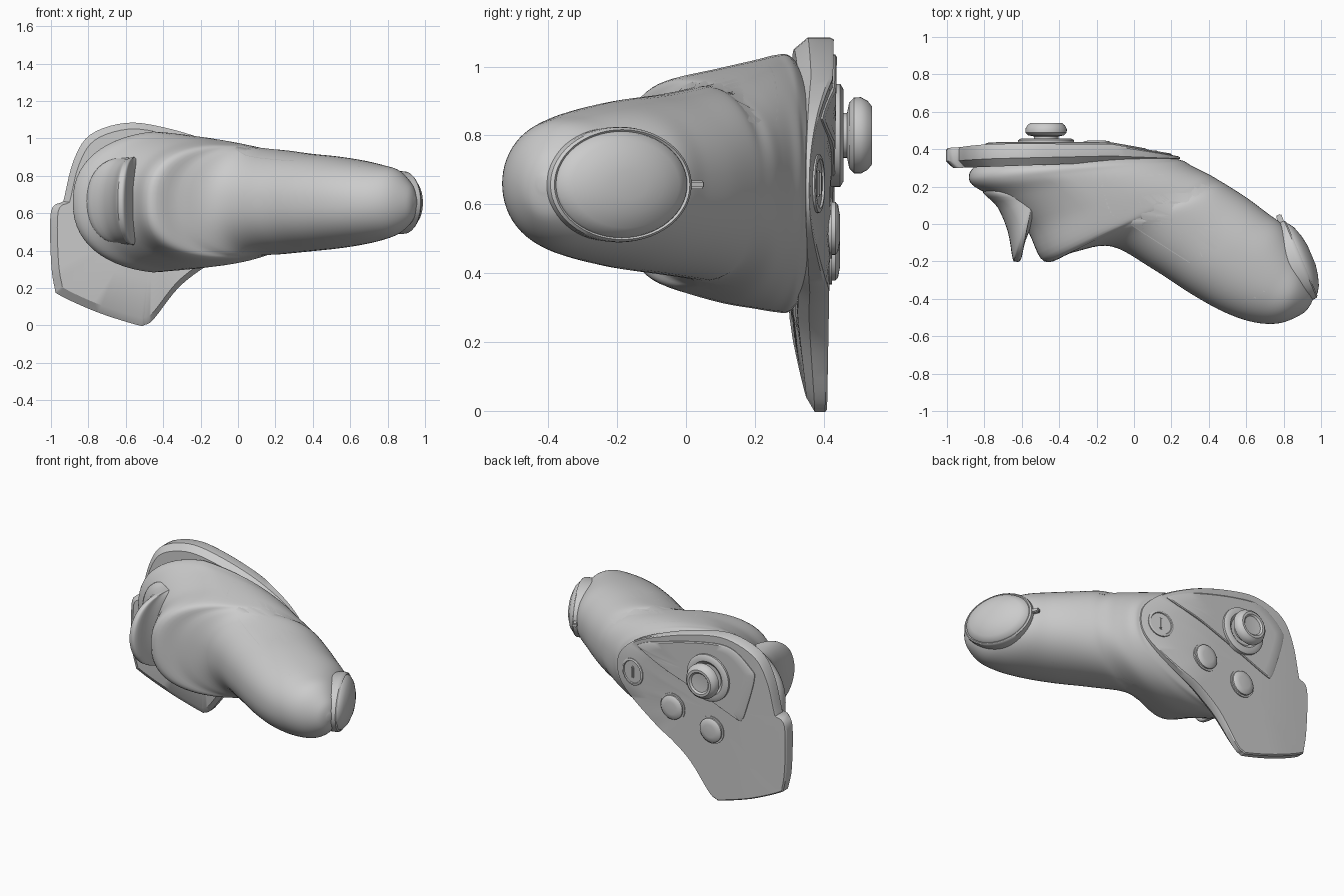
import bpy, bmesh
from math import sin, cos, pi, copysign, radians
from mathutils import Vector, Matrix
from mathutils.bvhtree import BVHTree

if "Cube" in bpy.data.objects:
    bpy.data.objects.remove(bpy.data.objects["Cube"])


def finish(name, bm, angle=35):
    bmesh.ops.recalc_face_normals(bm, faces=bm.faces)
    me = bpy.data.meshes.new(name)
    bm.to_mesh(me)
    bm.free()
    ob = bpy.data.objects.new(name, me)
    bpy.context.collection.objects.link(ob)
    bpy.ops.object.select_all(action='DESELECT')
    ob.select_set(True)
    bpy.context.view_layer.objects.active = ob
    bpy.ops.object.shade_smooth_by_angle(angle=radians(angle))
    return ob


def skin(rings, start=True, end=True):
    """Bridge rings of points, closing the ends with fans."""
    bm = bmesh.new()
    vs = [[bm.verts.new(p) for p in r] for r in rings]
    n = len(vs[0])
    for a, b in zip(vs, vs[1:]):
        for i in range(n):
            bm.faces.new((a[i], a[(i + 1) % n], b[(i + 1) % n], b[i]))
    for r, on in ((vs[0], start), (vs[-1], end)):
        if on:
            c = bm.verts.new(sum((v.co for v in r), Vector()) / n)
            for i in range(n):
                bm.faces.new((r[i], r[(i + 1) % n], c))
    return bm


def spline(pts, steps, closed=False):
    """Catmull-Rom through tuples of any size."""
    n, out = len(pts), []
    for i in range(n if closed else n - 1):
        idx = [i - 1, i, i + 1, i + 2]
        p = [pts[j % n if closed else min(max(j, 0), n - 1)] for j in idx]
        for s in range(steps):
            t = s / steps
            out.append(tuple(b + .5 * t * (c - a + t * (2*a - 5*b + 4*c - d + t * (3*(b - c) + d - a)))
                             for a, b, c, d in zip(*p)))
    return out if closed else out + [tuple(pts[-1])]


def lathe(name, profile, matrix, n=40):
    """Revolve (radius, height) around the local y axis."""
    rings = [[matrix @ Vector((max(r, .001) * cos(2*pi*i/n), h, max(r, .001) * sin(2*pi*i/n)))
              for i in range(n)] for r, h in profile]
    return finish(name, skin(rings))


# Body: sections run from the face plate, round the bend, to the handle tip
# front edge x,y | rear edge x,y | z low, z high | taper | squareness
sections = [
    (-.84, .32, .21, .365, .32, 1.00, .22, 2.3),
    (-.88, .27, .24, .345, .28, 1.04, .22, 2.3),
    (-.865, .21, .27, .335, .28, 1.04, .20, 2.3),
    (-.74, .13, .31, .31, .29, 1.025, .16, 2.3),
    (-.58, -.02, .36, .285, .31, 1.00, .12, 2.4),
    (-.48, -.20, .41, .26, .35, .97, .06, 2.5),
    (-.32, -.15, .46, .23, .37, .95, .03, 2.3),
    (-.12, -.12, .51, .20, .38, .94, 0, 2.2),
    (.10, -.24, .61, .135, .395, .92, 0, 2.2),
    (.30, -.37, .71, .06, .41, .905, 0, 2.2),
    (.48, -.47, .80, -.01, .43, .885, 0, 2.2),
    (.64, -.525, .87, -.12, .455, .86, 0, 2.1),
    (.78, -.53, .92, -.23, .49, .83, 0, 2),
    (.90, -.48, .955, -.33, .56, .75, 0, 2),
    (.945, -.43, .958, -.40, .64, .68, 0, 2)]


def section(ax, ay, bx, by, z0, z1, k, e, n=64):
    ring = []
    for i in range(n):
        c, s = cos(2*pi*i/n), sin(2*pi*i/n)
        u = copysign(abs(c) ** (2/e), c)
        v = copysign(abs(s) ** (2/e), s) * (1 - k * max(u + .25, 0))
        t = (u + 1) / 2
        ring.append(Vector((ax + (bx-ax)*t, ay + (by-ay)*t, (z0+z1)/2 + v*(z1-z0)/2)))
    return ring


body_mesh = skin([section(*s) for s in spline(sections, 6)])
tree = BVHTree.FromBMesh(body_mesh)
finish("grip_body", body_mesh, 40)


# Face plate: outline in x,z with a sloping front and a back that falls away
outline = spline([(-1, .61), (-1, .35), (-.98, .2), (-.95, .16), (-.75, .07), (-.54, .003),
                  (-.5, .003), (-.45, .035), (-.32, .20), (-.18, .31), (-.03, .39), (.12, .48),
                  (.22, .57), (.245, .67), (.21, .77), (.08, .88), (-.15, .985), (-.4, 1.06),
                  (-.6, 1.083), (-.79, 1.02), (-.88, .88), (-.93, .68), (-.94, .66)], 5, True)


def back_y(x, z):
    return .41 + .018*z - .17*max(0, x + .12) - .06*max(0, -x - .75)


def plate_ring(scale, t):
    ring = []
    for x, z in outline:
        x, z = -.45 + (x + .45)*scale, .6 + (z - .6)*scale
        front = .302 + .036*(x + .88) + .14*max(0, .28 - z)
        ring.append(Vector((x, front + (back_y(x, z) - front)*t, z)))
    return ring


finish("face_plate", skin([plate_ring(*p) for p in (
    (.3, 0), (.6, 0), (.93, 0), (1, .35), (1, .9), (.988, 1), (.75, 1), (.5, 1), (.25, 1))]), 30)


# Raised pads: an outline wrapped onto a surface
def pad(name, pts, height, project):
    c = sum((Vector(p) for p in pts), Vector((0, 0))) / len(pts)
    rings = []
    for s, h in ((1, -.015), (1, height*.5), (.97, height), (.8, height),
                 (.6, height), (.4, height), (.2, height)):
        ring = []
        for p in pts:
            co, no = project(c + (Vector(p) - c) * s)
            ring.append(co + no * h)
        rings.append(ring)
    return finish(name, skin(rings))


def onto_body(side):
    def project(p):
        hit = tree.ray_cast(Vector((p.x, p.y, .66 + 2*side)), Vector((0, 0, -side)))
        if hit[0] is None:
            hit = tree.find_nearest(Vector((p.x, p.y, .66)))
        no = hit[1]
        return hit[0], no if no.z * side > 0 else -no
    return project


def onto_plate(p):
    return Vector((p.x, back_y(p.x, p.y), p.y)), Vector((0, 1, 0))


def oval(cx, cy, rx, ry, angle, e=2, n=40):
    pts = []
    for i in range(n):
        c, s = cos(2*pi*i/n), sin(2*pi*i/n)
        a, b = rx*copysign(abs(c)**(2/e), c), ry*copysign(abs(s)**(2/e), s)
        pts.append((cx + a*cos(angle) - b*sin(angle), cy + a*sin(angle) + b*cos(angle)))
    return pts


pad("top_grip_panel", spline([(-.17, .23), (-.1, .25), (.1, .265), (.27, .27), (.33, .25), (.53, .10),
                              (.70, -.04), (.73, -.09), (.71, -.31), (.68, -.38), (.60, -.39),
                              (.30, -.21), (-.06, .02), (-.12, .05), (-.16, .15)], 6, True),
    .016, onto_body(1))
for i in range(4):
    pad(f"grip_slat_{i+1}", oval(.155 + .108*i, .125 - .087*i, .125, .027, .16, 5),
        .03, onto_body(1))
for i, (x, y, r) in enumerate(((.12, .03, .13), (.50, -.13, .11))):
    pad(f"lower_finger_pad_{i+1}", oval(x, y, r, .10, -.6), .014, onto_body(-1))

pad("thumb_panel", spline([(.06, .86), (.04, .83), (-.2, .745), (-.45, .655), (-.66, .575), (-.70, .58),
                           (-.73, .65), (-.79, .86), (-.77, .93), (-.62, 1.03), (-.4, 1.01),
                           (-.1, .93)], 5, True), .01, onto_plate)

# Thumbstick
stick = Matrix.Translation((-.47, 0, .80))
lathe("stick_base_ring", [(.15, .41), (.15, .448), (.135, .457), (.11, .457), (.09, .44)], stick)
lathe("thumbstick", [(.065, .42), (.065, .468), (.095, .474), (.11, .488), (.111, .508), (.10, .528),
                     (.085, .54), (.07, .54), (.06, .53), (.03, .527)], stick)

# Face buttons
for i, (x, z) in enumerate(((-.2, .53), (-.48, .455))):
    at = Matrix.Translation((x, 0, z))
    lathe(f"button_collar_{i+1}", [(.088, .40), (.088, .424), (.078, .424)], at)
    lathe(f"face_button_{i+1}", [(.077, .40), (.077, .434), (.068, .442), (.04, .447)], at)


# Menu button on the sloping end of the plate
def bar(name, matrix):
    bm = bmesh.new()
    bmesh.ops.create_cube(bm, size=1, matrix=matrix)
    bmesh.ops.bevel(bm, geom=bm.edges[:], offset=.005, segments=2, affect='EDGES')
    return finish(name, bm)


menu = Matrix.Translation((.115, back_y(.115, .66), .66)) @ Matrix.Rotation(-.17, 4, 'Z')
lathe("menu_button_ring", [(.085, -.02), (.085, .006), (.08, .009), (.072, .009), (.069, .003)], menu)
bar("menu_button_bar", menu @ Matrix.Diagonal((.022, .024, .075, 1)))

# End cap with its small tab
tip = Matrix.Translation((.875, -.195, .657)) @ Matrix.Rotation(-1.17, 4, 'Z')
lathe("handle_end_cap", [(.98, -.06), (1, 0), (.99, .016), (.95, .024), (.92, .02), (.90, .03), (.75, .052),
                         (.5, .07), (.25, .08)], tip @ Matrix.Diagonal((.225, 1, .168, 1)), 56)
bar("end_cap_tab", tip @ Matrix.Translation((-.235, 0, 0)) @ Matrix.Diagonal((.06, .03, .025, 1)))

# Trigger: a hooked profile stacked in z, shrinking towards its ends
hook = spline([(-.81, .19), (-.73, .09), (-.675, -.04), (-.65, -.18), (-.635, -.2), (-.605, -.19),
               (-.58, -.09), (-.53, .03), (-.5, .15), (-.62, .24)], 4, True)
rings = []
for i in range(25):
    a = -pi/2*.97 + pi*.97*i/24
    f = cos(a) ** .6
    rings.append([Vector((-.54 + (x + .54)*f, .14 + (y - .14)*f, .665 + .235*sin(a))) for x, y in hook])
finish("trigger", skin(rings), 45)
